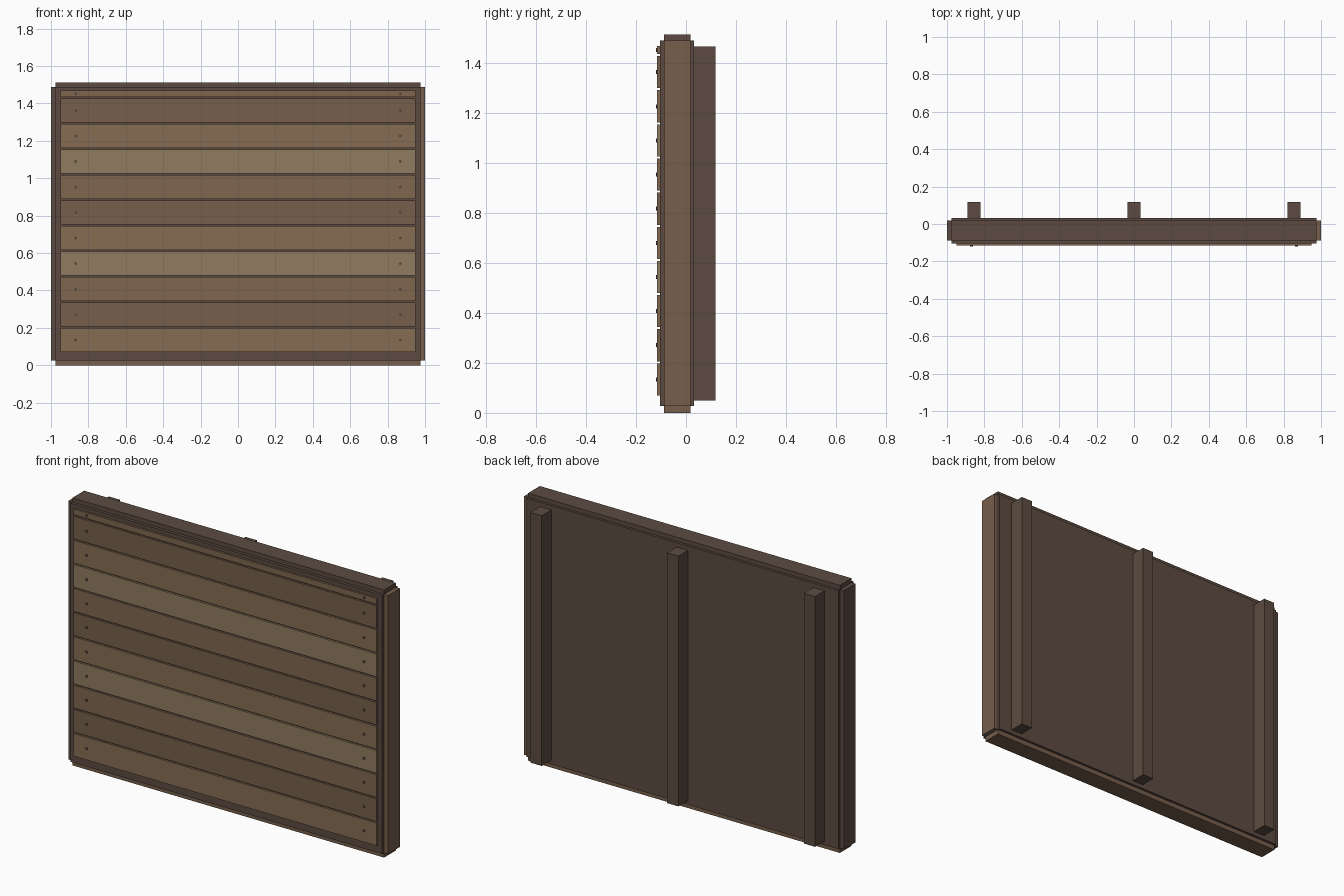
import bpy, math

if "Cube" in bpy.data.objects:
    bpy.data.objects.remove(bpy.data.objects["Cube"])


def material(name, hex_rgb):
    srgb = [int(hex_rgb[i:i + 2], 16) / 255 for i in (0, 2, 4)]
    lin = [c / 12.92 if c <= 0.04045 else ((c + 0.055) / 1.055) ** 2.4 for c in srgb]
    m = bpy.data.materials.new(name)
    m.diffuse_color = (*lin, 1)
    m.use_nodes = True
    m.node_tree.nodes["Principled BSDF"].inputs["Base Color"].default_value = m.diffuse_color
    return m


dark = material("dark_wood", "5C4B41")
brown = material("brown_wood", "765E4C")
planks = [material("plank_tan", "866C54"), brown,
          material("plank_medium", "806650"), material("plank_light", "907B60")]
metal = material("nail_metal", "55493F")
# order of plank colours from the bottom up
order = [planks[0], planks[1], planks[2], planks[3]]


def box(name, x, y, z, mat):
    """Box from (min, max) ranges on each axis."""
    bpy.ops.mesh.primitive_cube_add(size=1, location=[(r[0] + r[1]) / 2 for r in (x, y, z)])
    o = bpy.context.object
    o.name = name
    o.scale = [r[1] - r[0] for r in (x, y, z)]
    bpy.ops.object.transform_apply(location=False, rotation=False, scale=True)
    o.data.materials.append(mat)
    return o


# Solid core panel
box("core_panel", (-0.975, 0.975), (-0.104, 0.032), (0.027, 1.489), dark)

# Edge bars, set in slightly from the panel faces
bar_y = (-0.087, 0.018)
box("top_bar", (-0.975, 0.975), bar_y, (1.46, 1.513), dark)
box("bottom_bar", (-0.975, 0.975), bar_y, (0, 0.053), brown)
box("left_bar", (-1, -0.95), bar_y, (0.027, 1.489), dark)
box("right_bar", (0.95, 1), bar_y, (0.027, 1.489), brown)

# Horizontal planks on the front, the top one cut short, each with two nails
pitch, height, top = 0.1365, 0.1285, 1.468
for i in range(11):
    z0 = 0.07 + i * pitch
    z1 = min(z0 + height, top)
    box(f"plank_{i + 1}", (-0.948, 0.948), (-0.115, -0.100), (z0, z1), order[i % 4])
    for side, sx in (("left", -1), ("right", 1)):
        bpy.ops.mesh.primitive_cylinder_add(
            vertices=8, radius=0.008, depth=0.014,
            location=(sx * 0.868, -0.112, (z0 + z1) / 2), rotation=(math.pi / 2, 0, 0))
        nail = bpy.context.object
        nail.name = f"nail_{side}_{i + 1}"
        nail.data.materials.append(metal)

# Vertical battens on the back
for name, x in (("left", -0.855), ("middle", 0), ("right", 0.855)):
    box(f"back_batten_{name}", (x - 0.035, x + 0.035), (0.028, 0.118), (0.05, 1.465), dark)
